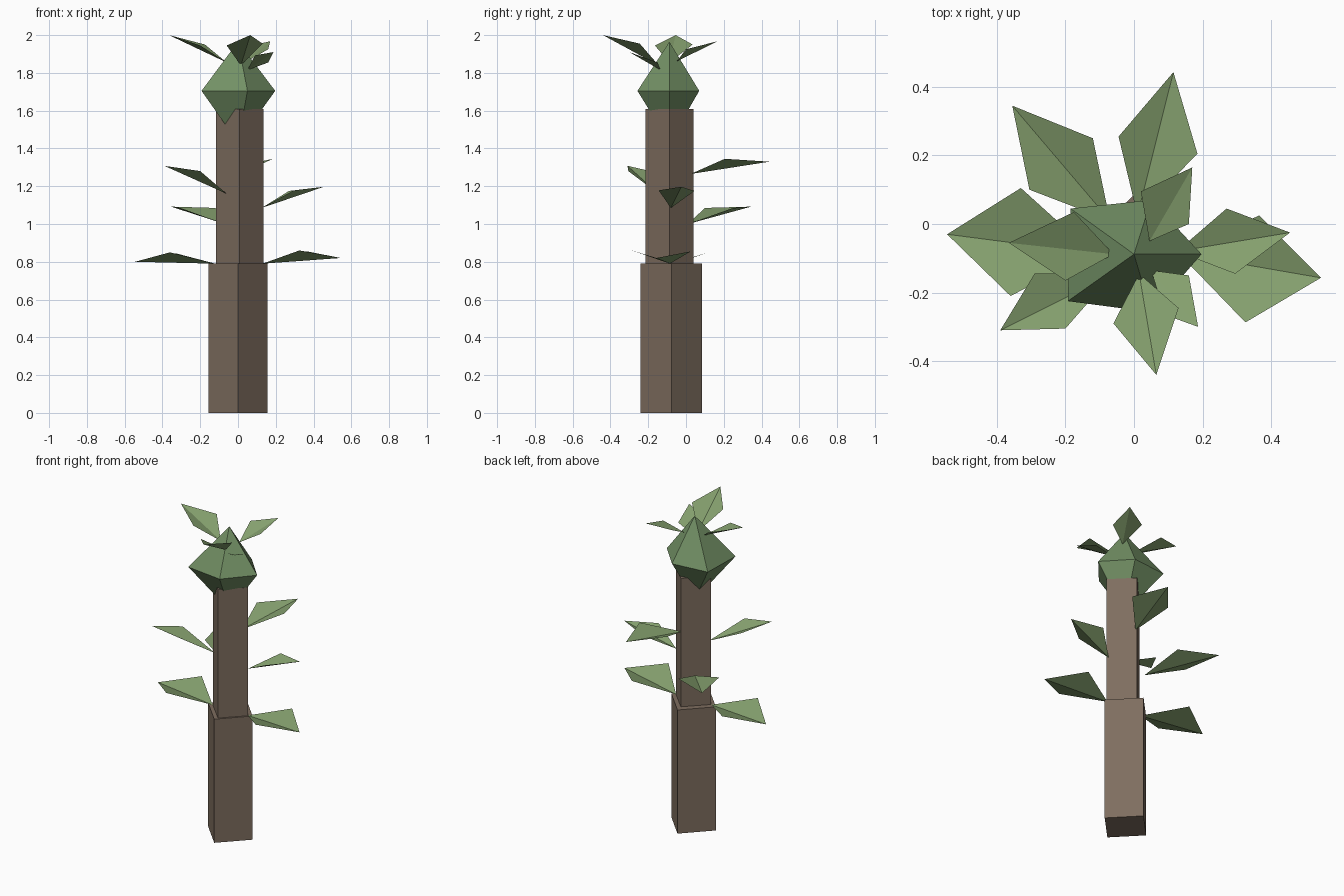
import bpy, bmesh
from mathutils import Vector


def material(name, rgb):
    m = bpy.data.materials.new(name)
    m.diffuse_color = (*rgb, 1)
    return m


BARK = material("bark", (0.21, 0.155, 0.115))
LEAF = material("leaf_green", (0.24, 0.36, 0.16))
CROWN = material("crown_green", (0.17, 0.28, 0.13))


def mesh_object(name, verts, faces, mat):
    me = bpy.data.meshes.new(name)
    me.from_pydata(verts, [], faces)
    me.materials.append(mat)
    ob = bpy.data.objects.new(name, me)
    bpy.context.collection.objects.link(ob)
    return ob


def block(name, x, y, rx, ry, z0, z1):
    """Square post turned so its corners point along the axes."""
    ring = [(x + rx, y), (x, y + ry), (x - rx, y), (x, y - ry)]
    verts = [(*p, z) for z in (z0, z1) for p in ring]
    sides = [(i, (i + 1) % 4, (i + 1) % 4 + 4, i + 4) for i in range(4)]
    mesh_object(name, verts, sides + [(3, 2, 1, 0), (4, 5, 6, 7)], BARK)


def leaf(name, base, side_a, side_b, tip):
    """Two triangles folded along the midrib, facing up."""
    n = (Vector(side_a) - Vector(base)).cross(Vector(tip) - Vector(base))
    if n.z > 0:
        side_a, side_b = side_b, side_a
    mesh_object(name, [base, side_a, tip, side_b], [(0, 2, 1), (0, 3, 2)], LEAF)


# Trunk in two stacked sections
block("lower_trunk", 0.0, -0.077, 0.157, 0.163, 0, 0.79)
block("upper_trunk", 0.009, -0.088, 0.125, 0.127, 0.79, 1.61)

# Five-sided crown with a point above and below
ring = [(0.197, -0.088), (0.05, 0.07), (-0.185, 0.045),
        (-0.193, -0.225), (0.05, -0.257)]
verts = [(*p, 1.705) for p in ring] + [(0, -0.088, 1.965), (0, -0.088, 1.43)]
faces = []
for i in range(5):
    j = (i + 1) % 5
    faces += [(i, j, 5), (j, i, 6)]
mesh_object("crown", verts, faces, CROWN)

# Leaves growing from the trunk: base, two sides, tip
leaf("low_left_leaf", (-0.12, -0.085, 0.79), (-0.33, 0.105, 0.845),
     (-0.36, -0.21, 0.85), (-0.545, -0.03, 0.80))
leaf("low_right_leaf", (0.13, -0.085, 0.79), (0.365, 0.025, 0.855),
     (0.325, -0.287, 0.86), (0.545, -0.157, 0.82))
leaf("back_left_leaf", (-0.07, 0.01, 1.0), (-0.12, 0.25, 1.085),
     (-0.305, 0.10, 1.085), (-0.355, 0.345, 1.092))
leaf("right_leaf", (0.125, -0.08, 1.085), (0.27, 0.045, 1.175),
     (0.295, -0.145, 1.178), (0.455, -0.025, 1.197))
leaf("front_left_leaf", (-0.06, -0.145, 1.16), (-0.29, -0.145, 1.27),
     (-0.2, -0.305, 1.28), (-0.39, -0.31, 1.308))
leaf("back_leaf", (0.01, 0.025, 1.265), (-0.045, 0.255, 1.335),
     (0.185, 0.205, 1.345), (0.115, 0.443, 1.33))

# Small leaves growing from the crown
leaf("crown_left_leaf", (-0.06, -0.088, 1.855), (-0.175, 0.035, 1.95),
     (-0.2, -0.165, 1.945), (-0.365, -0.055, 2.0))
leaf("crown_back_leaf", (0.045, -0.05, 1.86), (0.02, 0.095, 1.935),
     (0.16, 0.0, 1.925), (0.17, 0.165, 1.967))
leaf("crown_front_leaf", (0.015, -0.145, 1.84), (-0.06, -0.29, 1.945),
     (0.13, -0.245, 1.955), (0.065, -0.44, 2.0))
leaf("crown_right_leaf", (0.05, -0.135, 1.815), (0.16, -0.15, 1.855),
     (0.09, -0.265, 1.893), (0.187, -0.3, 1.91))
